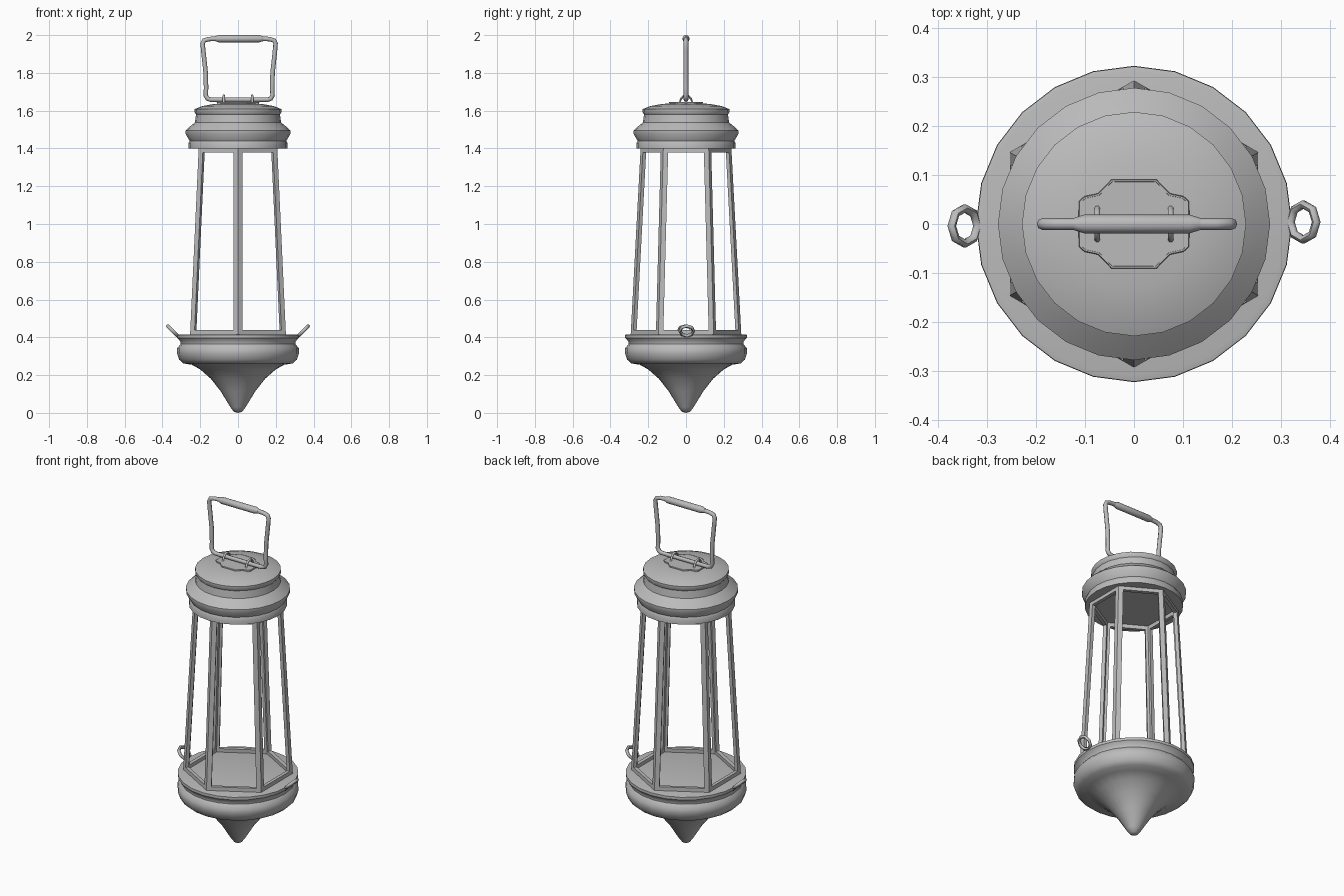
import bpy, bmesh, math
from mathutils import Vector, Matrix

cube = bpy.data.objects.get("Cube")
if cube:
    bpy.data.objects.remove(cube, do_unlink=True)

GREY = (0.5, 0.5, 0.5, 1)
metal = bpy.data.materials.new("grey metal")
metal.use_nodes = True
metal.diffuse_color = GREY
metal.node_tree.nodes["Principled BSDF"].inputs["Base Color"].default_value = GREY


def select(obj):
    bpy.ops.object.select_all(action='DESELECT')
    obj.select_set(True)
    bpy.context.view_layer.objects.active = obj


def finish(name, bm, angle=None):
    """Turn a bmesh into a named grey object, optionally smooth shaded."""
    bmesh.ops.recalc_face_normals(bm, faces=bm.faces)
    mesh = bpy.data.meshes.new(name)
    bm.to_mesh(mesh)
    bm.free()
    obj = bpy.data.objects.new(name, mesh)
    bpy.context.collection.objects.link(obj)
    mesh.materials.append(metal)
    if angle:
        select(obj)
        bpy.ops.object.shade_smooth_by_angle(angle=math.radians(angle))
    return obj


def lathe(name, profile, steps=24, angle=40):
    """Spin (radius, height) points around z."""
    bm = bmesh.new()
    verts = [bm.verts.new((r, 0, z)) for r, z in profile]
    edges = [bm.edges.new(pair) for pair in zip(verts, verts[1:])]
    bmesh.ops.spin(bm, geom=verts + edges, cent=(0, 0, 0), axis=(0, 0, 1),
                   angle=math.tau, steps=steps)
    bmesh.ops.remove_doubles(bm, verts=bm.verts, dist=0.0005)
    return finish(name, bm, angle)


def tube(name, points, radius, sides=1):
    """Round rod along a path, closed when its ends should meet."""
    curve = bpy.data.curves.new(name, 'CURVE')
    curve.dimensions = '3D'
    curve.bevel_depth = radius
    curve.bevel_resolution = sides
    curve.use_fill_caps = True
    spline = curve.splines.new('POLY')
    spline.points.add(len(points) - 1)
    for p, co in zip(spline.points, points):
        p.co = (*co, 1)
    spline.use_cyclic_u = True
    obj = bpy.data.objects.new(name, curve)
    bpy.context.collection.objects.link(obj)
    curve.materials.append(metal)
    select(obj)
    bpy.ops.object.convert(target='MESH')
    bpy.ops.object.shade_smooth_by_angle(angle=math.radians(60))
    return obj


# Pointed base bowl with a waisted rim
lathe("base_bowl", [
    (0, 0), (0.022, 0.006), (0.04, 0.03), (0.092, 0.115), (0.145, 0.182),
    (0.2, 0.23), (0.245, 0.255), (0.29, 0.262), (0.312, 0.282),
    (0.323, 0.315), (0.322, 0.343), (0.304, 0.364), (0.305, 0.378),
    (0.322, 0.397), (0.322, 0.413), (0.31, 0.416), (0, 0.416)])

# Stepped cap with a shallow domed lid
lathe("cap", [
    (0, 1.4), (0.262, 1.4), (0.262, 1.428), (0.256, 1.44), (0.278, 1.478),
    (0.278, 1.495), (0.25, 1.52), (0.228, 1.538), (0.222, 1.58), (0.229, 1.59),
    (0.229, 1.608), (0.19, 1.624), (0.13, 1.635), (0.06, 1.641), (0, 1.642)])

# Tapered six-sided window frame, each pane inset and opened
bm = bmesh.new()


def hexagon(radius, z):
    return [bm.verts.new((radius * math.cos(a), radius * math.sin(a), z))
            for a in (math.radians(30 + 60 * i) for i in range(6))]


low, high = hexagon(0.293, 0.412), hexagon(0.24, 1.405)
panes = [bm.faces.new((low[i], low[(i + 1) % 6], high[(i + 1) % 6], high[i]))
         for i in range(6)]
bm.normal_update()
bmesh.ops.inset_individual(bm, faces=panes, thickness=0.026, use_even_offset=True)
bmesh.ops.delete(bm, geom=panes, context='FACES')
frame = finish("window_frame", bm)
solid = frame.modifiers.new("thickness", 'SOLIDIFY')
solid.thickness = 0.02
solid.offset = -1
solid.use_even_offset = True

# Handle plate on the lid, with a raised rim
quarter = [(0.11, 0), (0.11, 0.045), (0.1, 0.054), (0.072, 0.06),
           (0.045, 0.088), (0, 0.088)]
half = quarter + [(-x, y) for x, y in quarter[-2::-1]]
outline = half + [(x, -y) for x, y in half[-2:0:-1]]
bm = bmesh.new()
face = bm.faces.new([bm.verts.new((x, y, 1.635)) for x, y in outline])
top = bmesh.ops.extrude_face_region(bm, geom=[face])
bmesh.ops.translate(bm, vec=(0, 0, 0.011),
                    verts=[v for v in top["geom"] if isinstance(v, bmesh.types.BMVert)])
finish("handle_plate", bm)
tube("handle_plate_rim", [(x, y, 1.644) for x, y in outline], 0.003)

# Bail handle, drawn as one side and mirrored about its own centre
SHIFT = 0.006
side = [(0.15, 1.658), (0.168, 1.664), (0.177, 1.68), (0.175, 1.72),
        (0.177, 1.8), (0.19, 1.92), (0.193, 1.955), (0.185, 1.972),
        (0.16, 1.979), (0.1, 1.982)]
loop = side + [(-x, z) for x, z in reversed(side)]
tube("handle_bail", [(x + SHIFT, 0, z) for x, z in loop], 0.012, 2)

# Grip with tapered ends
grip = lathe("handle_grip", [(0, -0.13), (0.012, -0.13), (0.019, -0.108),
                             (0.019, 0.108), (0.012, 0.13), (0, 0.13)], 12)
grip.data.transform(Matrix.Translation((SHIFT, 0, 1.981))
                    @ Matrix.Rotation(math.pi / 2, 4, 'Y'))

for label, sign in (("left", 1), ("right", -1)):
    # Hinge clip arching over the handle's lower bar
    arch = [(0.034, 1.642), (0.027, 1.662), (0.014, 1.677), (0, 1.681)]
    arch += [(-y, z) for y, z in arch[-2::-1]]
    tube(label + "_hinge_clip", [(sign * 0.075, y, z) for y, z in arch], 0.006)

    # Tilted ring on the base rim
    out = Vector((sign, 0, 1)).normalized()
    ring = []
    for i in range(8):
        a = math.tau * i / 8
        ring.append(Vector((sign * 0.346, 0.004 * sign, 0.434))
                    + out * 0.037 * math.cos(a) + Vector((0, 0.036 * math.sin(a), 0)))
    tube(label + "_side_ring", ring, 0.009)
